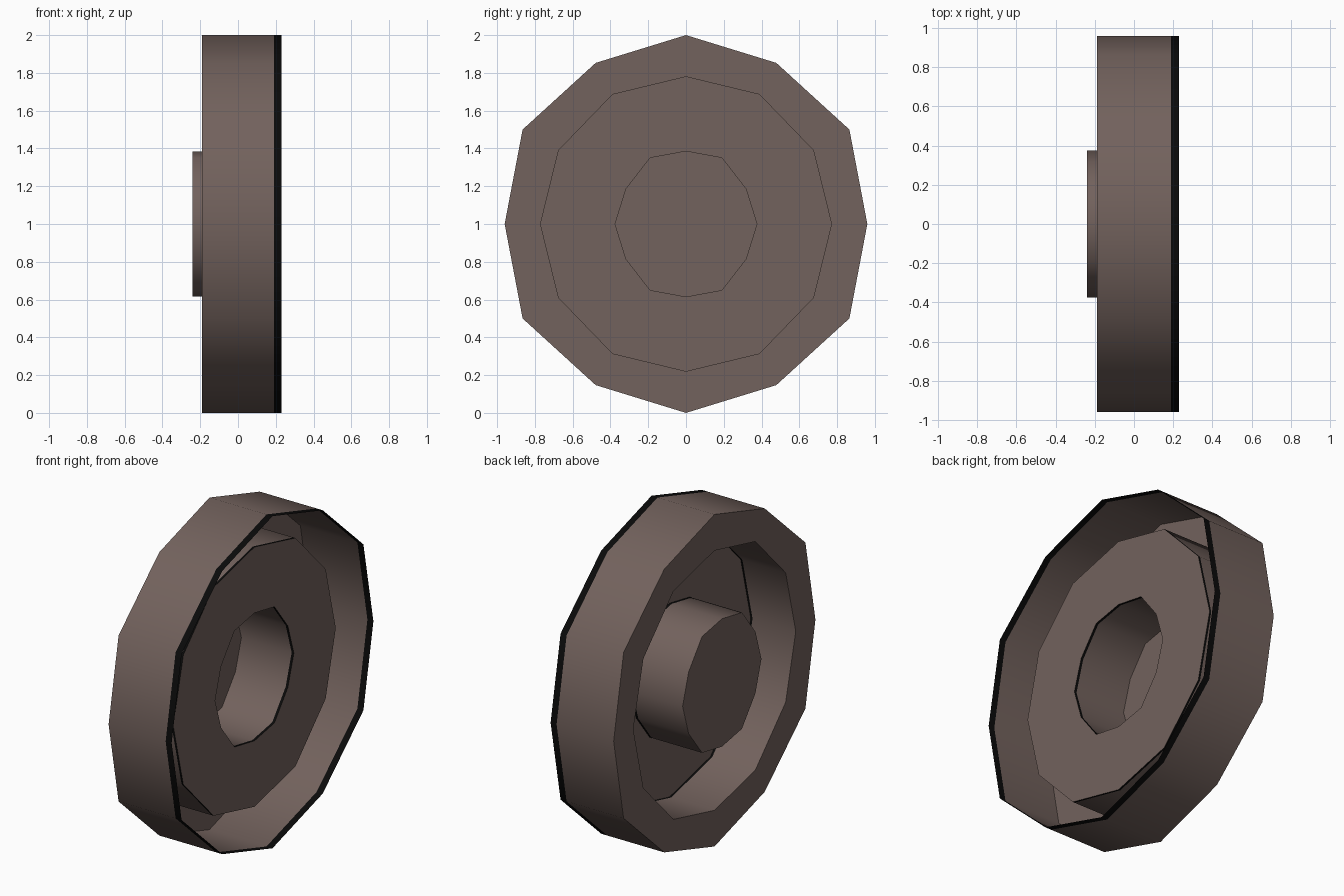
import bpy, bmesh, math

if "Cube" in bpy.data.objects:
    bpy.data.objects.remove(bpy.data.objects["Cube"])

def material(name, rgb):
    m = bpy.data.materials.new(name)
    m.diffuse_color = (*rgb, 1)
    m.use_nodes = True
    m.node_tree.nodes["Principled BSDF"].inputs["Base Color"].default_value = m.diffuse_color
    return m

brown = material("dull_brown", (0.17, 0.122, 0.109))
black = material("black_edge", (0.003, 0.003, 0.003))

# Slightly uneven twelve-sided rings: one quadrant of (y, z) points, mirrored round
def ring(q):
    top, a, b, side = q
    half = [top, a, b, side, (b[0], -b[1]), (a[0], -a[1]), (0, -top[1])]
    return half + [(-y, z) for y, z in half[-2:0:-1]]

RIM = ring([(0, 1.0), (0.478, 0.853), (0.865, 0.5), (0.96, 0)])
WALL = ring([(0, 0.782), (0.389, 0.688), (0.677, 0.39), (0.773, 0)])
HUB = ring([(0, 0.385), (0.19, 0.35), (0.318, 0.185), (0.375, 0)])

# Each part is a thin sheet swept through stations: (x, ring, material of next band)
def sheet(name, stations, cap=False):
    bm = bmesh.new()
    loops = [[bm.verts.new((x, y, z + 1)) for y, z in r] for x, r, _ in stations]
    for i in range(len(loops) - 1):
        a, b = loops[i], loops[i + 1]
        for k in range(12):
            n = (k + 1) % 12
            f = bm.faces.new((a[k], a[n], b[n], b[k]))
            f.material_index = stations[i][2]
    if cap:
        bm.faces.new(loops[-1])
    bmesh.ops.recalc_face_normals(bm, faces=bm.faces)
    me = bpy.data.meshes.new(name)
    bm.to_mesh(me)
    bm.free()
    me.materials.append(brown)
    me.materials.append(black)
    ob = bpy.data.objects.new(name, me)
    bpy.context.collection.objects.link(ob)
    bpy.ops.object.select_all(action='DESELECT')
    ob.select_set(True)
    bpy.context.view_layer.objects.active = ob
    bpy.ops.object.shade_smooth_by_angle(angle=math.radians(45))

# Whole wheel: black lip, tread, back face, recess wall, disc, hub with closed end
sheet("wheel", [
    (0.23, RIM, 1), (0.19, RIM, 0), (-0.19, RIM, 0),
    (-0.19, WALL, 0), (0.098, WALL, 1), (0.11, WALL, 0),
    (0.11, HUB, 1), (0.095, HUB, 0), (-0.24, HUB, 0)], cap=True)
